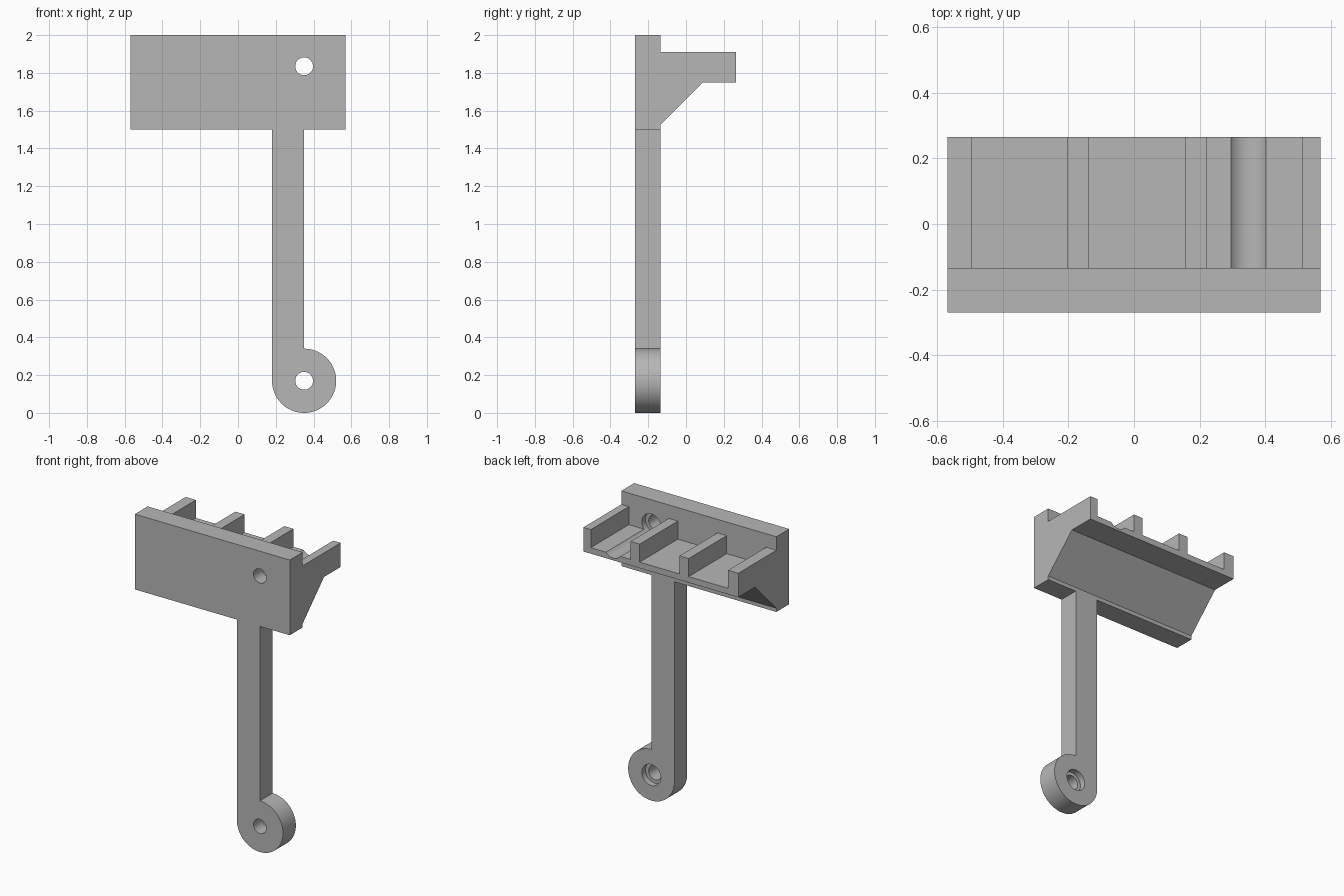
import bpy
import bmesh
import math
from mathutils import Matrix, Vector

cube = bpy.data.objects.get("Cube")
if cube:
    bpy.data.objects.remove(cube, do_unlink=True)

grey = bpy.data.materials.new("plain grey")
grey.use_nodes = True
colour = (0.47, 0.47, 0.47, 1)
grey.diffuse_color = colour
grey.node_tree.nodes["Principled BSDF"].inputs["Base Color"].default_value = colour

FRONT, WALL, BACK = -0.27, -0.135, 0.265
HALF = 0.57
PIN_X, LOW_Z, HIGH_Z = 0.35, 0.17, 1.835


def make_object(name, bm):
    bmesh.ops.recalc_face_normals(bm, faces=bm.faces)
    mesh = bpy.data.meshes.new(name)
    bm.to_mesh(mesh)
    bm.free()
    obj = bpy.data.objects.new(name, mesh)
    bpy.context.collection.objects.link(obj)
    mesh.materials.append(grey)
    return obj


def extrude(name, points, offset):
    """Solid from a closed outline pushed along an offset."""
    bm = bmesh.new()
    face = bm.faces.new([bm.verts.new(p) for p in points])
    result = bmesh.ops.extrude_face_region(bm, geom=[face], use_keep_orig=True)
    moved = [v for v in result["geom"] if isinstance(v, bmesh.types.BMVert)]
    bmesh.ops.translate(bm, verts=moved, vec=Vector(offset))
    return make_object(name, bm)


def rod(name, x, z, radius, y0, y1):
    """Cylinder lying along y."""
    bm = bmesh.new()
    place = Matrix.Translation((x, (y0 + y1) / 2, z)) @ Matrix.Rotation(math.pi / 2, 4, "X")
    bmesh.ops.create_cone(bm, cap_ends=True, segments=64, radius1=radius,
                          radius2=radius, depth=y1 - y0, matrix=place)
    return make_object(name, bm)


def cut(target, cutters):
    """Subtract each cutter and bake the result."""
    for cutter in cutters:
        cutter.hide_render = True
        mod = target.modifiers.new("cut", "BOOLEAN")
        mod.operation = "DIFFERENCE"
        mod.solver = "EXACT"
        mod.object = cutter
        graph = bpy.context.evaluated_depsgraph_get()
        baked = bpy.data.meshes.new_from_object(target.evaluated_get(graph))
        target.modifiers.clear()
        target.data = baked
        bpy.data.objects.remove(cutter, do_unlink=True)


# Face plate, arm and round eye in one outline
eye = [(PIN_X + 0.17 * math.cos(a), LOW_Z + 0.17 * math.sin(a))
       for a in (math.radians(180 + 270 * i / 60) for i in range(61))]
outline = ([(-HALF, 2), (-HALF, 1.5), (0.18, 1.5)] + eye
           + [(PIN_X, 1.5), (HALF, 1.5), (HALF, 2)])
hanger = extrude("plate_and_arm", [(x, FRONT, z) for x, z in outline],
                 (0, WALL - FRONT, 0))

# Pin holes with a wider recess behind
holes = []
for z in (LOW_Z, HIGH_Z):
    holes.append(rod("pin_hole", PIN_X, z, 0.047, FRONT - 0.1, BACK))
    holes.append(rod("recess", PIN_X, z, 0.07, WALL - 0.04, BACK))
cut(hanger, holes)

# Rear shelf with sloped underside
side = [(WALL, 1.91), (BACK, 1.91), (BACK, 1.75), (0.09, 1.75), (WALL, 1.525)]
shelf = extrude("rear_shelf", [(-HALF, y, z) for y, z in side], (2 * HALF, 0, 0))

# Three open bays leave four ribs, plus a round groove in line with the upper hole
bays = []
for x0, x1 in ((-0.495, -0.205), (-0.137, 0.155), (0.222, 0.515)):
    corners = [(x0, 1.79), (x1, 1.79), (x1, 2.1), (x0, 2.1)]
    bays.append(extrude("bay", [(x, WALL - 0.1, z) for x, z in corners], (0, 0.7, 0)))
cut(shelf, bays + [rod("groove", PIN_X, HIGH_Z, 0.07, WALL - 0.1, BACK + 0.1)])

# Smooth the round walls, keep edges sharp
bpy.ops.object.select_all(action="DESELECT")
for obj in (hanger, shelf):
    obj.select_set(True)
    bpy.context.view_layer.objects.active = obj
bpy.ops.object.shade_smooth_by_angle(angle=math.radians(30))
